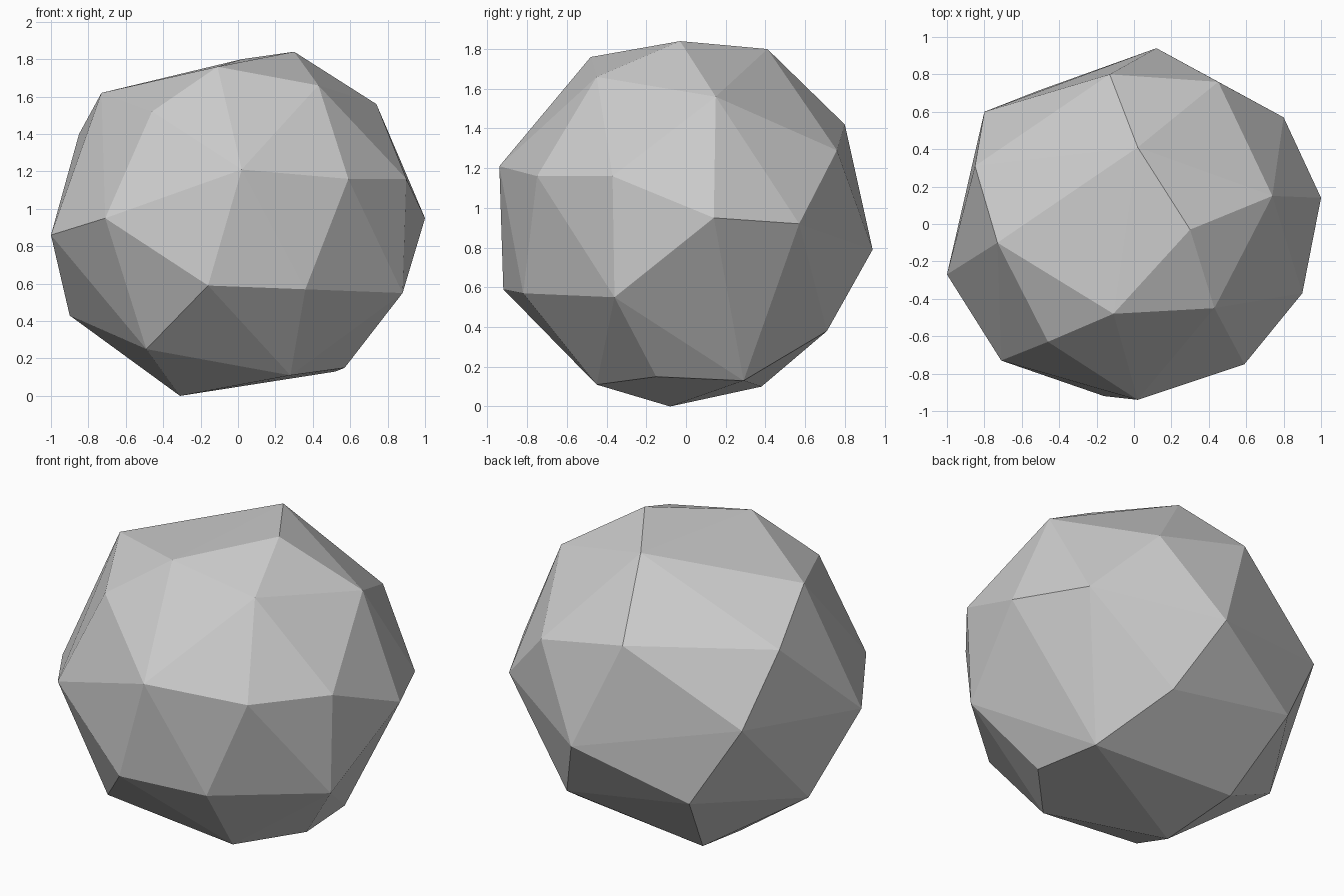
import bpy
import bmesh
from mathutils import Vector

# Remove the default object only
default_cube = bpy.data.objects.get("Cube")
if default_cube is not None:
    bpy.data.objects.remove(default_cube, do_unlink=True)


def make_material(name, colour):
    """Create one plain flat-coloured material."""
    material = bpy.data.materials.new(name)
    material.use_nodes = True
    material.diffuse_color = colour
    shader = next(node for node in material.node_tree.nodes
                  if node.type == "BSDF_PRINCIPLED")
    shader.inputs["Base Color"].default_value = colour
    shader.inputs["Roughness"].default_value = 0.9
    return material


def make_faceted_solid(name, rings, material):
    """Wrap flat facets around the corner points, given in hundredths."""
    mesh = bpy.data.meshes.new(name)
    bm = bmesh.new()
    for ring in rings.values():
        for corner in ring:
            bm.verts.new(Vector(corner) / 100)

    bmesh.ops.convex_hull(bm, input=bm.verts[:], use_existing_faces=False)
    bmesh.ops.recalc_face_normals(bm, faces=bm.faces[:])
    for face in bm.faces:
        face.smooth = False

    bm.to_mesh(mesh)
    bm.free()
    mesh.materials.append(material)
    solid = bpy.data.objects.new(name, mesh)
    bpy.context.scene.collection.objects.link(solid)
    return solid


# Corners of the boulder, ring by ring from the crown down to the foot
boulder_rings = {
    "crown": [(30, -3, 184), (2, 41, 180), (-11, -48, 176), (43, -45, 166)],
    "shoulder": [(74, 15, 156), (-73, -10, 162), (-46, -63, 152),
                 (-13, 80, 142), (-85, 31, 140), (45, 76, 129)],
    "upper_belt": [(2, -94, 121), (59, -75, 116), (90, -37, 116),
                   (-80, 60, 100)],
    "middle_belt": [(100, 14, 95), (80, 57, 92), (12, 94, 79),
                    (-100, -27, 86), (-71, -73, 95)],
    "lower_belt": [(-16, -92, 59), (36, -82, 57), (88, -36, 55),
                   (31, 71, 38), (-52, 71, 52), (-90, 10, 43)],
    "foot": [(-49, -56, 25), (28, -45, 11), (57, -15, 15),
             (52, 29, 13), (-38, 38, 10), (-31, -8, 0)],
}

stone_grey = make_material("stone_grey", (0.6, 0.6, 0.6, 1))
make_faceted_solid("boulder", boulder_rings, stone_grey)
